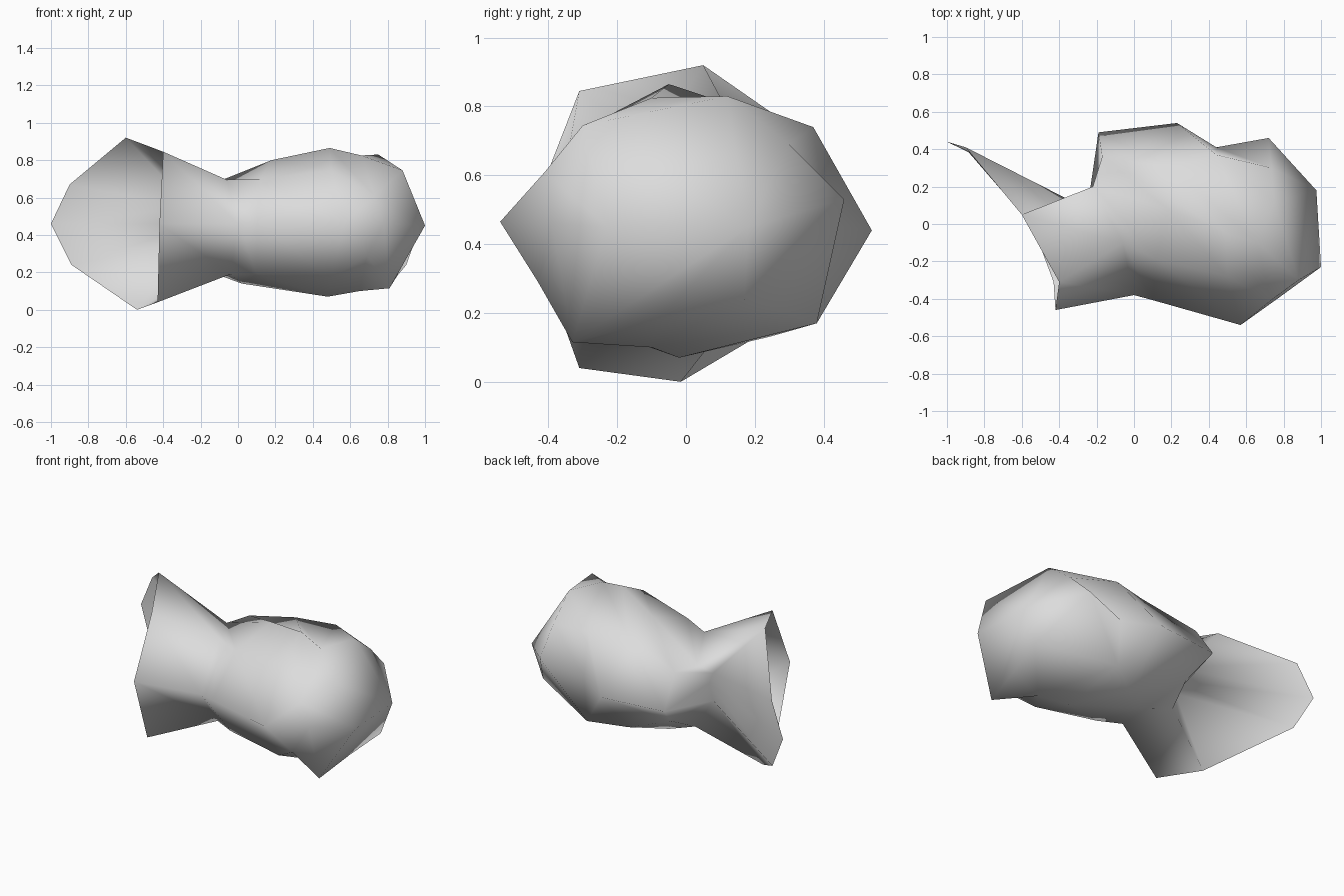
import bpy, bmesh

if "Cube" in bpy.data.objects:
    bpy.data.objects.remove(bpy.data.objects["Cube"])

# Bent, flared eight-sided tube; each ring runs
# back, back top, top, front top, front, front bottom, bottom, back bottom
RINGS = [
    # flared open mouth
    [(-1, .44, .46), (-.90, .41, .67), (-.60, .05, .92), (-.40, -.31, .845),
     (-.42, -.46, .46), (-.43, -.31, .04), (-.54, -.015, 0), (-.89, .39, .24)],
    # pinched neck
    [(-.20, .05, .46), (-.25, .08, .55), (-.22, .20, .64), (-.06, -.10, .695),
     (0, -.38, .46), (-.04, -.15, .19), (-.17, .15, .21), (-.25, .08, .37)],
    # folded shoulder
    [(-.19, .49, .44), (-.17, .36, .64), (.18, .08, .80), (.12, -.19, .70),
     (.10, -.407, .46), (.10, -.22, .19), (.02, .14, .14), (-.12, .33, .30)],
    # widest part of the body
    [(.23, .54, .44), (.20, .30, .75), (.49, -.05, .865), (.50, -.28, .745),
     (.57, -.54, .465), (.50, -.30, .17), (.48, -.02, .07), (.24, .24, .13)],
    # groove and ridge points at the back
    [(.44, .41, .46), (.44, .37, .74), (.66, -.10, .825), (.73, -.41, .61),
     (.78, -.39, .46), (.69, -.43, .29), (.65, -.10, .10), (.44, .38, .17)],
    # blunt end
    [(.72, .46, .53), (.735, .30, .69), (.75, .12, .83), (.88, -.30, .745),
     (1, -.23, .45), (.81, -.33, .115), (.85, -.08, .18), (.90, .17, .24)],
]
END_POINT = (.975, .18, .45)

# Quads (ring, side) folded along a chosen diagonal
FOLD_UP = {(0, 1), (3, 7)}
FOLD_DOWN = {(0, 6), (3, 0)}

grey = bpy.data.materials.new("light grey")
grey.diffuse_color = (.72, .72, .72, 1)
grey.use_nodes = True
grey.node_tree.nodes["Principled BSDF"].inputs["Base Color"].default_value = grey.diffuse_color

bm = bmesh.new()
rings = [[bm.verts.new(p) for p in ring] for ring in RINGS]

# Tube walls
for k, (a, b) in enumerate(zip(rings, rings[1:])):
    for i in range(8):
        j = (i + 1) % 8
        if (k, i) in FOLD_UP:
            bm.faces.new((a[i], a[j], b[i]))
            bm.faces.new((a[j], b[j], b[i]))
        elif (k, i) in FOLD_DOWN:
            bm.faces.new((a[i], a[j], b[j]))
            bm.faces.new((a[i], b[j], b[i]))
        else:
            bm.faces.new((a[i], a[j], b[j], b[i]))

# Faceted end cap
tip = bm.verts.new(END_POINT)
last = rings[-1]
for i in range(8):
    bm.faces.new((last[i], last[(i + 1) % 8], tip))

bmesh.ops.recalc_face_normals(bm, faces=bm.faces[:])
# Make sure the walls face outward
bm.faces.ensure_lookup_table()
cap = bm.faces[-5]
cap.normal_update()
if cap.normal.x < 0:
    bmesh.ops.reverse_faces(bm, faces=bm.faces[:])
for f in bm.faces:
    f.smooth = True

mesh = bpy.data.meshes.new("flared_body")
bm.to_mesh(mesh)
bm.free()
mesh.materials.append(grey)
body = bpy.data.objects.new("flared_body", mesh)
bpy.context.collection.objects.link(body)
